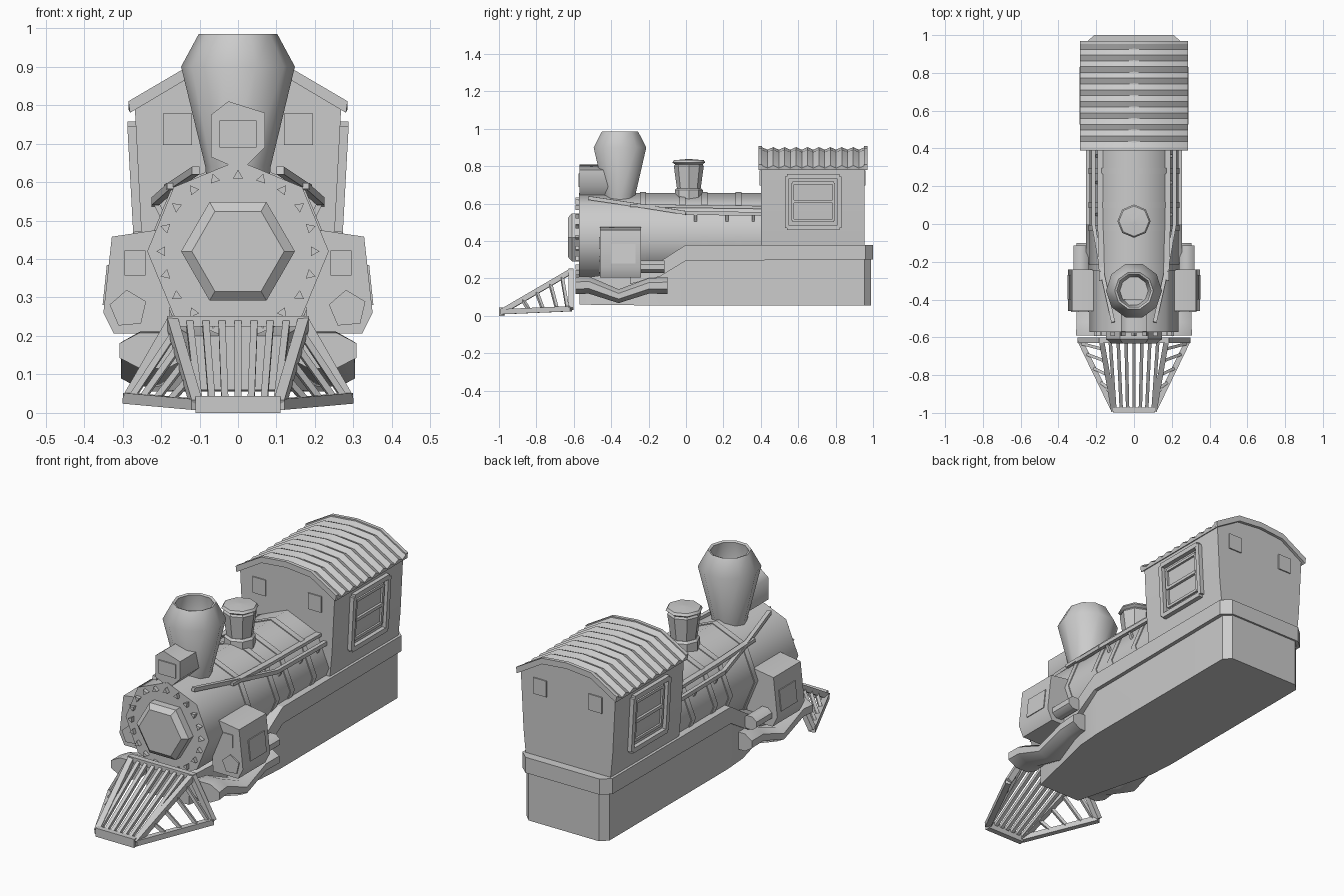
import bpy, bmesh
from math import sin, cos, pi, radians
from mathutils import Vector

cube = bpy.data.objects.get("Cube")
if cube:
    bpy.data.objects.remove(cube)

grey = bpy.data.materials.new("plain_grey")
grey.use_nodes = True
grey.diffuse_color = (0.6, 0.6, 0.6, 1)
grey.node_tree.nodes["Principled BSDF"].inputs["Base Color"].default_value = (0.6, 0.6, 0.6, 1)


def loft(bm, rings):
    """Closed skin through equal-length rings of points."""
    vs = [[bm.verts.new(p) for p in r] for r in rings]
    n = len(vs[0])
    for a, b in zip(vs, vs[1:]):
        for i in range(n):
            j = (i + 1) % n
            bm.faces.new((a[i], a[j], b[j], b[i]))
    bm.faces.new(vs[0])
    bm.faces.new(vs[-1][::-1])


def bar(bm, p, q, w, h=None):
    """Square bar between two points, w wide and h deep."""
    p, q = Vector(p), Vector(q)
    h = h or w
    d = (q - p).normalized()
    side = d.cross(Vector((0, 0, 1)) if abs(d.z) < 0.95 else Vector((0, 1, 0))).normalized()
    up = side.cross(d)
    offs = [side * a * w / 2 + up * b * h / 2 for a, b in ((-1, -1), (1, -1), (1, 1), (-1, 1))]
    loft(bm, [[p + o for o in offs], [q + o for o in offs]])


def path(bm, pts, w, h=None):
    for p, q in zip(pts, pts[1:]):
        bar(bm, p, q, w, h)


def finish(name, bm, angle=30):
    bmesh.ops.recalc_face_normals(bm, faces=bm.faces)
    me = bpy.data.meshes.new(name)
    bm.to_mesh(me)
    bm.free()
    me.polygons.foreach_set("use_smooth", [True] * len(me.polygons))
    me.set_sharp_from_angle(angle=radians(angle))
    me.materials.append(grey)
    ob = bpy.data.objects.new(name, me)
    bpy.context.collection.objects.link(ob)
    return ob


def solid(name, rings, angle=30):
    bm = bmesh.new()
    loft(bm, rings)
    return finish(name, bm, angle)


def disc(y, cx, cz, rx, rz, n, turn=0.0):
    """Ring facing along y."""
    return [(cx + rx * cos(turn + 2 * pi * i / n), y, cz + rz * sin(turn + 2 * pi * i / n)) for i in range(n)]


def lathe(name, y, profile, n, angle):
    return solid(name, [[(r * cos(2 * pi * i / n), y + r * sin(2 * pi * i / n), z)
                         for i in range(n)] for r, z in profile], angle)


def rect(y, hw, z0, z1):
    return [(-hw, y, z0), (hw, y, z0), (hw, y, z1), (-hw, y, z1)]


def outline(pts, y, s=1):
    return [(s * x, y, z) for x, z in pts]


# Underframe and its trim band
solid("underframe", [rect(-0.57, 0.12, 0.06, 0.2), rect(-0.14, 0.225, 0.055, 0.26), rect(0, 0.235, 0.055, 0.36),
                     rect(0.955, 0.235, 0.055, 0.36), rect(0.99, 0.2, 0.055, 0.36)])
solid("trim_band", [rect(-0.3, 0.24, 0.17, 0.23), rect(-0.14, 0.255, 0.21, 0.29), rect(0, 0.255, 0.295, 0.38),
                    rect(0.96, 0.255, 0.3, 0.38), rect(1.0, 0.21, 0.3, 0.38)])

# Boiler with raised straps
CZ = 0.42
solid("boiler", [disc(y, 0, CZ, 0.236, 0.236, 8) for y in (-0.573, 0.42)], 50)
bm = bmesh.new()
for y in (-0.23, -0.02, 0.1, 0.28):
    loft(bm, [disc(y + d, 0, CZ, 0.241, 0.241, 8) for d in (-0.016, 0.016)])
finish("boiler_straps", bm, 50)

# Front door and rivets
solid("boiler_door", [disc(y, 0, CZ, r, r, 6) for y, r in ((-0.57, 0.148), (-0.61, 0.148), (-0.632, 0.12))])
bm = bmesh.new()
for i in range(20):
    a = 2 * pi * i / 20 + pi / 2
    loft(bm, [disc(y, 0.197 * cos(a), CZ + 0.197 * sin(a), 0.015, 0.015, 3, a) for y in (-0.57, -0.592)])
finish("door_rivets", bm)

# Chimney, dome and headlamp
lathe("chimney", -0.353, [(0.08, 0.58), (0.085, 0.64), (0.148, 0.9), (0.102, 0.985),
                          (0.09, 0.98), (0.1, 0.9), (0.075, 0.78)], 10, 45)
lathe("dome_base", 0.015, [(0.075, 0.6), (0.075, 0.672), (0.065, 0.682)], 8, 30)
lathe("dome", 0.015, [(0.062, 0.67), (0.08, 0.8), (0.07, 0.815)], 8, 30)
lathe("dome_lid", 0.015, [(0.06, 0.8), (0.088, 0.82), (0.08, 0.832), (0.01, 0.838)], 8, 50)
lamp = [(-0.07, 0.775), (-0.025, 0.81), (0.07, 0.78), (0.07, 0.69), (0.01, 0.63), (-0.07, 0.665)]
solid("headlamp", [outline(lamp, y) for y in (-0.57, -0.4)], 65)
solid("headlamp_glass", [rect(y, 0.048, 0.69, 0.76) for y in (-0.568, -0.576)])

# Cab body
wall = [(-0.24, 0.37), (0.24, 0.37), (0.253, 0.5), (0.268, 0.79), (0.13, 0.87), (0, 0.89),
        (-0.13, 0.87), (-0.268, 0.79), (-0.253, 0.5)]
solid("cab", [outline(wall, y) for y in (0.4, 0.955)])

# Corrugated roof with end flanges
top = [(-0.285, 0.805), (-0.14, 0.89), (0, 0.903), (0.14, 0.89), (0.285, 0.805)]
under = [(x * 0.985, z - 0.025) for x, z in reversed(top)]


def roof_ring(y, lift):
    return outline([(x, z + lift) for x, z in top] + under, y)


steps = 36
roof = [roof_ring(0.405 + 0.55 * i / steps, -0.008 + 0.007 * cos(2 * pi * i / 4)) for i in range(steps + 1)]
solid("roof", roof, 40)
for name, y in (("front_roof_rim", 0.388), ("rear_roof_rim", 0.952)):
    solid(name, [roof_ring(y, 0.005), roof_ring(y + 0.018, 0.005)])

# Cab end windows
bm = bmesh.new()
for s in (1, -1):
    for y in (0.398, 0.957):
        bar(bm, (s * 0.12, y, 0.737), (s * 0.195, y, 0.737), 0.008, 0.082)
finish("end_windows", bm)


def wall_x(z):
    return 0.247 + 0.055 * (z - 0.46)


for s, side in ((1, "left_"), (-1, "right_")):
    # Side window frame and sashes
    bm = bmesh.new()
    for (ya, yb, za, zb, w, out) in ((0.54, 0.82, 0.47, 0.745, 0.024, 0.016), (0.57, 0.79, 0.51, 0.71, 0.014, 0.01)):
        c = [(s * (wall_x(z) + out - 0.003), y, z) for y, z in ((ya, za), (yb, za), (yb, zb), (ya, zb))]
        path(bm, c + c[:1], w)
    bar(bm, (s * 0.264, 0.57, 0.61), (s * 0.264, 0.79, 0.61), 0.016)
    finish(side + "window_frame", bm)

    # Handrails and running rods along the boiler
    bm = bmesh.new()
    path(bm, [(s * 0.11, -0.52, 0.63), (s * 0.17, -0.25, 0.59), (s * 0.215, 0, 0.55), (s * 0.215, 0.4, 0.545)], 0.02)
    path(bm, [(s * 0.17, -0.3, 0.59), (s * 0.178, 0.0, 0.585), (s * 0.178, 0.4, 0.58)], 0.03, 0.016)
    for y in (0.05, 0.22, 0.36):
        bar(bm, (s * 0.19, y, 0.5), (s * 0.215, y, 0.55), 0.015)
    finish(side + "handrail", bm)

    # Steam chest, its panels and the piston housing
    chest = [(0.17, 0.47), (0.195, 0.478), (0.328, 0.458), (0.35, 0.26), (0.323, 0.206), (0.18, 0.206)]
    solid(side + "steam_chest", [outline(chest, y, s) for y in (-0.46, -0.24)], 60)
    bm = bmesh.new()
    bar(bm, (s * 0.24, -0.46, 0.39), (s * 0.295, -0.46, 0.39), 0.01, 0.065)
    loft(bm, [disc(y, s * 0.285, 0.27, 0.05, 0.05, 5, 0.4) for y in (-0.455, -0.466)])
    loft(bm, [[(s * (x + o), y, z) for y, z, x in ((-0.4, 0.28, 0.347), (-0.27, 0.28, 0.347),
               (-0.27, 0.385, 0.336), (-0.4, 0.385, 0.336))] for o in (-0.003, 0.005)])
    finish(side + "chest_panels", bm)
    solid(side + "piston_housing", [disc(y, s * 0.28, 0.262, 0.043, 0.036, 8, pi / 8) for y in (-0.26, -0.115)], 50)

    # Sagging suspension beam
    beam = [(-0.59, 0.22, 0.162, 0.095, 0.05), (-0.52, 0.22, 0.165, 0.09, 0.05), (-0.36, 0.235, 0.105, 0.075, 0.04),
            (-0.2, 0.235, 0.16, 0.07, 0.045), (-0.1, 0.235, 0.162, 0.075, 0.048)]
    solid(side + "suspension_beam", [disc(y, s * cx, cz, rx, rz, 8, pi / 8) for y, cx, cz, rx, rz in beam], 55)

# Slatted track guard at the front
T = 0.028
bm = bmesh.new()
for s in (1, -1):
    toe, heel, crest = (Vector((s * x, y, z)) for x, y, z in
                        ((0.108, -0.985, 0.022), (0.287, -0.615, 0.038), (0.172, -0.615, 0.238)))
    path(bm, [toe, heel, crest, toe], T)
    for t in (0.3, 0.5, 0.7, 0.87):
        bar(bm, toe.lerp(crest, t), toe.lerp(heel, min(t + 0.1, 0.95)), 0.016)
bar(bm, (-0.11, -0.985, 0.022), (0.11, -0.985, 0.022), T, 0.044)
bar(bm, (-0.185, -0.615, 0.238), (0.185, -0.615, 0.238), T)
for i in range(-3, 4):
    bar(bm, (i * 0.034, -0.97, 0.03), (i * 0.042, -0.62, 0.235), 0.018)
finish("track_guard", bm)
